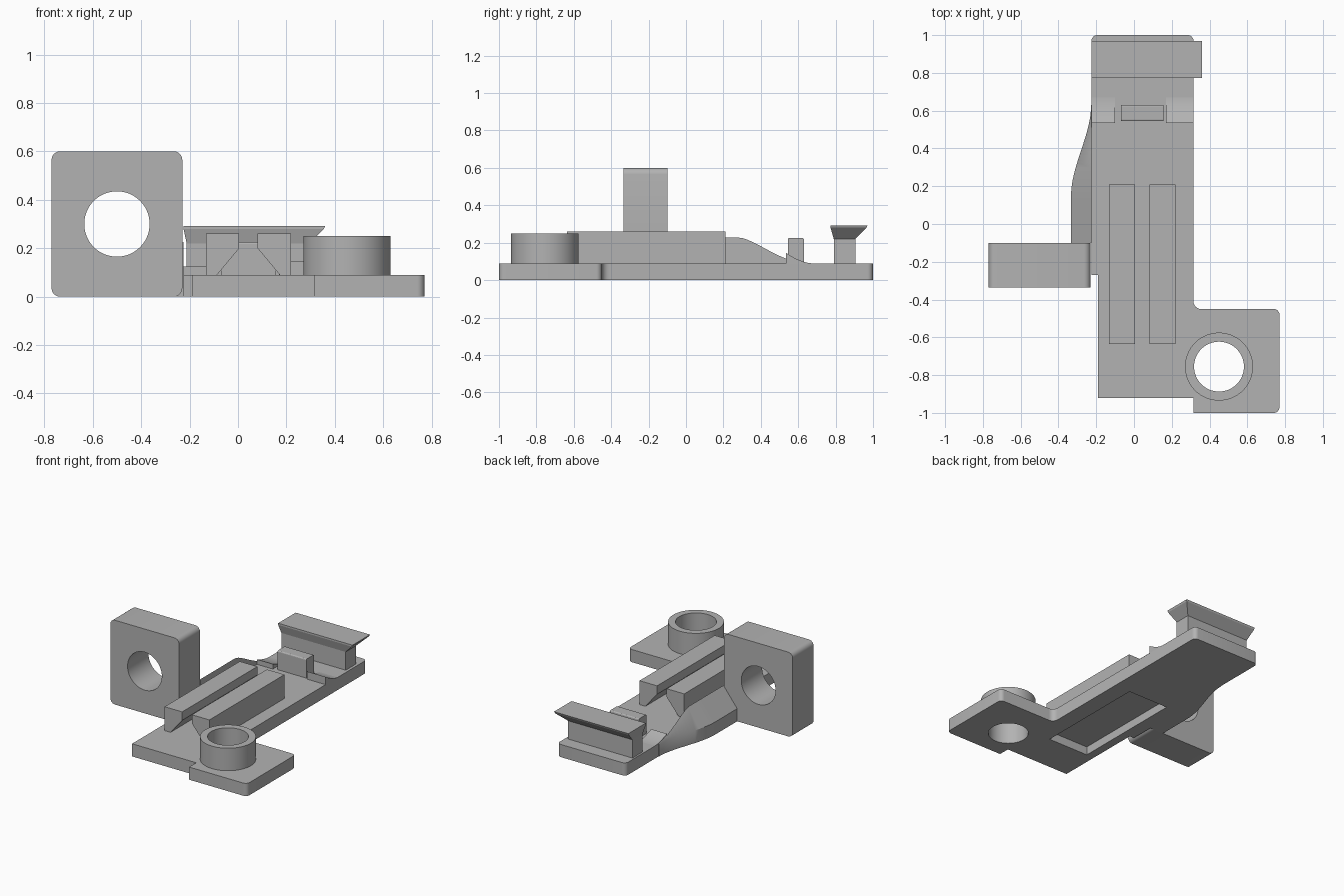
import bpy, bmesh, math
from mathutils import Vector

cube = bpy.data.objects.get("Cube")
if cube:
    bpy.data.objects.remove(cube)

grey = bpy.data.materials.new("light_grey")
grey.use_nodes = True
COLOUR = (0.45, 0.45, 0.45, 1)
grey.diffuse_color = COLOUR
grey.node_tree.nodes["Principled BSDF"].inputs["Base Color"].default_value = COLOUR


def finish(name, bm):
    bmesh.ops.recalc_face_normals(bm, faces=bm.faces)
    mesh = bpy.data.meshes.new(name)
    bm.to_mesh(mesh)
    bm.free()
    mesh.materials.append(grey)
    ob = bpy.data.objects.new(name, mesh)
    bpy.context.collection.objects.link(ob)
    return ob


def smooth(ob):
    bpy.ops.object.select_all(action='DESELECT')
    ob.select_set(True)
    bpy.context.view_layer.objects.active = ob
    bpy.ops.object.shade_smooth_by_angle(angle=math.radians(30))


def loft(name, sections):
    """Skin a row of matching closed sections and cap both ends."""
    bm = bmesh.new()
    rings = [[bm.verts.new(p) for p in s] for s in sections]
    for a, b in zip(rings, rings[1:]):
        for i in range(len(a)):
            j = (i + 1) % len(a)
            bm.faces.new((a[i], a[j], b[j], b[i]))
    bm.faces.new(rings[0])
    bm.faces.new(rings[-1])
    return finish(name, bm)


def prism(name, profile, axis, lo, hi):
    place = {'x': lambda p, t: (t, p[0], p[1]),
             'y': lambda p, t: (p[0], t, p[1]),
             'z': lambda p, t: (p[0], p[1], t)}[axis]
    return loft(name, [[place(p, t) for p in profile] for t in (lo, hi)])


def rect(x0, y0, x1, y1):
    return [(x0, y0), (x1, y0), (x1, y1), (x0, y1)]


def circle(cx, cy, r, n=64):
    return [(cx + r * math.cos(math.tau * i / n), cy + r * math.sin(math.tau * i / n))
            for i in range(n)]


def rounded(points, steps=6):
    """Fillet the corners given as (x, y, radius), for right-angled corners."""
    out = []
    for i, (x, y, r) in enumerate(points):
        p = Vector((x, y))
        if r == 0:
            out.append((x, y))
            continue
        a = (Vector(points[i - 1][:2]) - p).normalized() * r
        b = (Vector(points[(i + 1) % len(points)][:2]) - p).normalized() * r
        for k in range(steps + 1):
            t = k / steps * math.pi / 2
            out.append(tuple(p + a * (1 - math.sin(t)) + b * (1 - math.cos(t))))
    return out


def cut(ob, cutter):
    mod = ob.modifiers.new("cut", 'BOOLEAN')
    mod.operation, mod.solver, mod.object = 'DIFFERENCE', 'EXACT', cutter
    cutter.hide_render = True
    bpy.ops.object.select_all(action='DESELECT')
    bpy.context.view_layer.objects.active = ob
    ob.select_set(True)
    bpy.ops.object.modifier_apply(modifier=mod.name)
    bpy.data.objects.remove(cutter)


T = 0.09       # plate thickness
EDGE = -0.225  # right edge of the plate

# Base plate with mounting tab, bolt hole and underside pocket
outline = rounded([(-0.19, -0.92, 0), (0.315, -0.92, 0), (0.315, -1, 0),
                   (0.77, -1, 0.03), (0.77, -0.45, 0.03), (0.315, -0.45, 0.04),
                   (0.315, 1, 0.03), (EDGE, 1, 0.03), (EDGE, -0.27, 0), (-0.19, -0.27, 0)])
plate = prism("base_plate", outline, 'z', 0, T)
BOSS = (0.45, -0.755)
cut(plate, prism("hole_cutter", circle(*BOSS, 0.132), 'z', -0.1, 0.4))
cut(plate, prism("pocket_cutter", rect(-0.13, -0.64, 0.19, 0.18), 'z', -0.1, 0.06))
smooth(plate)

# Round boss on the tab
boss = prism("boss_ring", circle(*BOSS, 0.18), 'z', T - 0.01, 0.25)
cut(boss, prism("boss_cutter", circle(*BOSS, 0.132), 'z', -0.1, 0.4))
smooth(boss)

# Upright block with a round hole
block = prism("side_block", rounded([(-0.77, 0, 0.035), (-0.23, 0, 0.035),
                                     (-0.23, 0.6, 0.035), (-0.77, 0.6, 0.035)]),
              'y', -0.335, -0.1)
cut(block, prism("block_cutter", circle(-0.5, 0.3, 0.135), 'y', -0.5, 0.1))
smooth(block)

# Sloping gusset that blends the block into the plate
sections = []
for i in range(25):
    y = -0.1 + 0.73 * i / 24
    t = min(max((y - 0.15) / 0.48, 0), 1)
    outer = EDGE - 0.002 - 0.106 * (1 - t * t * (3 - 2 * t))
    u = min(max((y - 0.29) / 0.36, 0), 1)
    top = T + 0.002 + 0.135 * (1 - math.sin(u * math.pi / 2) ** 1.4)
    sections.append([(EDGE, y, 0), (EDGE, y, top), (outer, y, T), (outer, y, 0)])
smooth(loft("gusset", sections))

# Pair of undercut guide rails, mirrored about their centre line
MID = 0.043
rail = [(0.176, T - 0.01), (0.176, 0.26), (0.038, 0.26), (0.038, 0.2), (0.138, T - 0.01)]
for side, name in ((-1, "right_rail"), (1, "left_rail")):
    prism(name, [(MID + side * x, z) for x, z in rail], 'y', -0.635, 0.21)

# Stop block and ramped lugs either side of it
prism("stop_block", rounded([(0.545, T - 0.01, 0), (0.63, T - 0.01, 0),
                             (0.63, 0.225, 0.008), (0.545, 0.225, 0.008)], 3),
      'x', -0.07, 0.157)
for name, x0, x1, height in (("right_lug", EDGE, -0.1, 0.035), ("left_lug", 0.17, 0.315, 0.055)):
    ramp = [(0.535 + 0.135 * k / 8, T + height * (1 - k / 8) ** 1.6) for k in range(9)]
    smooth(prism(name, [(0.535, T - 0.01)] + ramp + [(0.67, T - 0.01)], 'x', x0, x1))

# Rear stem with a flared dovetail head
prism("dovetail_stem", rect(-0.212, 0.79, 0.295, 0.905), 'z', T - 0.01, 0.225)


def level(x0, y0, x1, y1, z):
    return [(x, y, z) for x, y in rect(x0, y0, x1, y1)]


loft("dovetail_head", [level(-0.212, 0.79, 0.295, 0.905, 0.22),
                       level(-0.225, 0.773, 0.355, 0.965, 0.28),
                       level(-0.225, 0.773, 0.36, 0.97, 0.292)])
